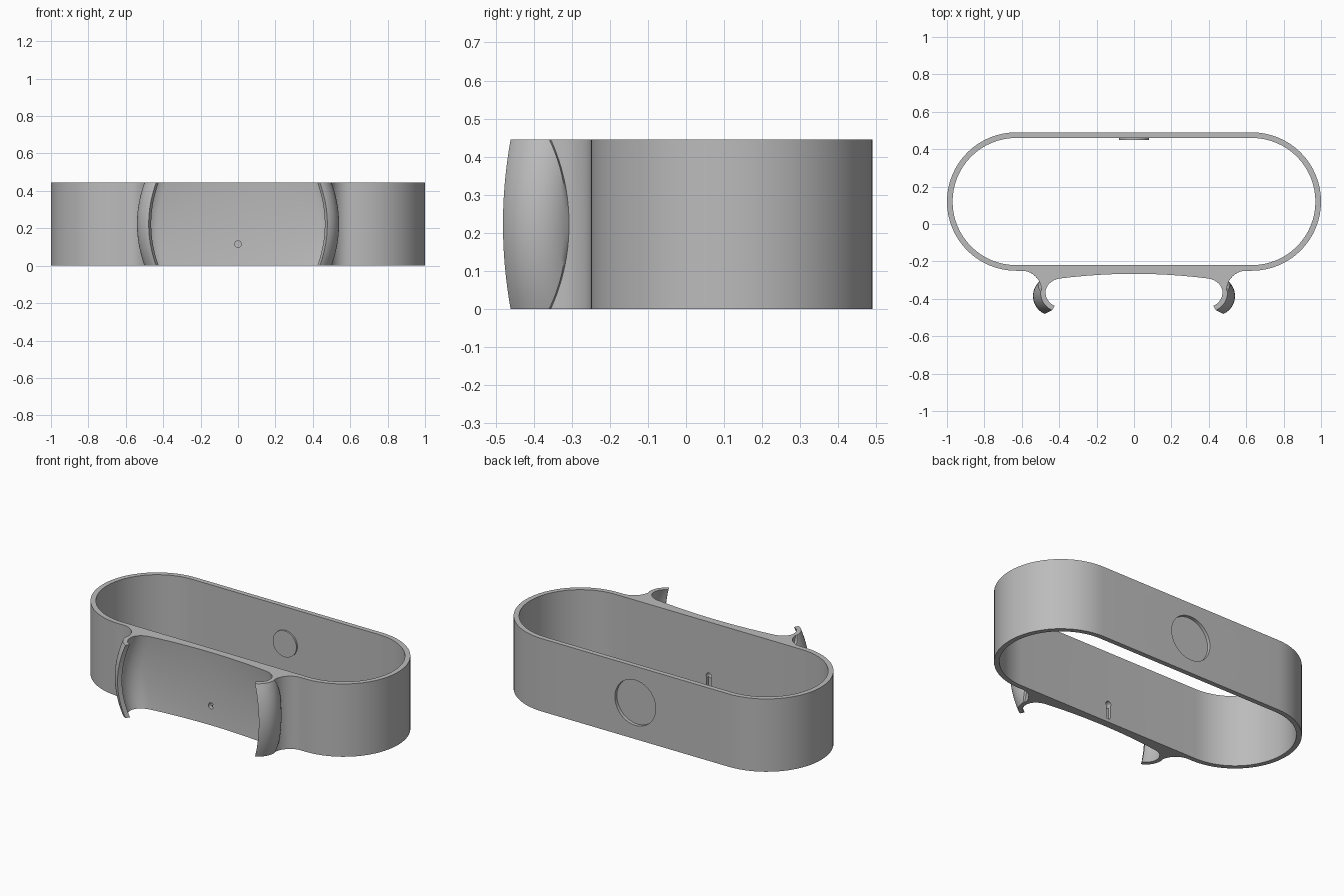
import bpy, bmesh
from math import cos, sin, pi, radians

cube = bpy.data.objects.get("Cube")
if cube:
    bpy.data.objects.remove(cube, do_unlink=True)

HEIGHT = 0.445
MID = HEIGHT / 2
CENTRE_Y = 0.12      # middle of the band
FLAT = 0.63          # half length of the straight walls

grey = bpy.data.materials.new("plain_grey")
grey.use_nodes = True
grey.diffuse_color = (0.5, 0.5, 0.5, 1)
grey.node_tree.nodes["Principled BSDF"].inputs["Base Color"].default_value = grey.diffuse_color


def loft(name, rings, closed=False):
    """Skin a list of equal rings; cap the ends, or close the loop."""
    bm = bmesh.new()
    loops = [[bm.verts.new(p) for p in ring] for ring in rings]
    pairs = list(zip(loops, loops[1:]))
    if closed:
        pairs.append((loops[-1], loops[0]))
    else:
        bm.faces.new(loops[0])
        bm.faces.new(loops[-1])
    n = len(loops[0])
    for a, b in pairs:
        for i in range(n):
            j = (i + 1) % n
            bm.faces.new((a[i], a[j], b[j], b[i]))
    bmesh.ops.recalc_face_normals(bm, faces=bm.faces)
    mesh = bpy.data.meshes.new(name)
    bm.to_mesh(mesh)
    bm.free()
    mesh.materials.append(grey)
    obj = bpy.data.objects.new(name, mesh)
    bpy.context.collection.objects.link(obj)
    return obj


def arc(cx, cy, rx, ry, start, end, steps):
    angles = [radians(start + (end - start) * i / steps) for i in range(steps + 1)]
    return [(cx + rx * cos(a), cy + ry * sin(a)) for a in angles]


def stadium(r, z):
    pts = arc(FLAT, CENTRE_Y, r, r, -90, 90, 32) + arc(-FLAT, CENTRE_Y, r, r, 90, 270, 32)
    return [(x, y, z) for x, y in pts]


def pill(name, r, z_low, z_high, y0, y1):
    """Round-ended bar along y; a plain cylinder when both heights agree."""
    pts = arc(0, z_high, r, r, 0, 180, 32) + arc(0, z_low, r, r, 180, 360, 32)
    if z_low == z_high:
        pts = arc(0, z_low, r, r, 0, 360, 64)[:-1]
    return loft(name, [[(x, y, z) for x, z in pts] for y in (y0, y1)])


def boolean(target, tool, operation):
    mod = target.modifiers.new(operation.lower(), 'BOOLEAN')
    mod.object = tool
    mod.operation = operation
    mod.solver = 'EXACT'
    bpy.context.view_layer.objects.active = target
    bpy.ops.object.modifier_apply(modifier=mod.name)


def cradle_ring(z):
    """Outline of the mount and its two hooks at one height."""
    m = 1 - ((z - MID) / MID) ** 2           # barrel bulge, largest at mid height
    cx, cy = 0.395 + 0.04 * m, -0.365 - 0.02 * m
    back = -0.29 + 0.008 * m
    half = [(0.6, -0.24)]
    half += arc(0.6, -0.355, 0.105, 0.105, 90, 180 - 27 * m, 10)      # fillet to band
    half += arc(cx, cy, 0.105, 0.105, 3 + 40 * m, -66, 18)            # hook outside
    half += arc(cx, cy, 0.078, 0.078, -68, 0, 12)                     # hook inside
    half += arc(cx - 0.017, cy, 0.095, back - cy, 0, 85, 10)[1:]      # inner corner
    x0, y0 = half[-1]
    for i in range(1, 9):                                             # shallow back
        s = 1 - i / 8
        half.append((x0 * s, y0 + 0.024 * (1 - s * s)))
    pts = half + [(-x, y) for x, y in reversed(half[:-1])]
    return [(x, y, z) for x, y in pts]


# Oval band
band = loft("band", [stadium(0.37, 0), stadium(0.37, HEIGHT),
                     stadium(0.34, HEIGHT), stadium(0.34, 0)], closed=True)

# Front cradle with curled hooks
cradle = loft("cradle", [cradle_ring(HEIGHT * i / 24) for i in range(25)])

# Round pocket, wire slot and wire hole
pocket = pill("pocket_cutter", 0.138, MID, MID, 0.47, 0.6)
slot = pill("slot_cutter", 0.014, 0.035, 0.115, -0.237, -0.15)
hole = pill("hole_cutter", 0.018, 0.115, 0.115, -0.4, -0.15)
for target, tool in ((band, pocket), (band, slot), (band, hole), (cradle, hole)):
    boolean(target, tool, 'DIFFERENCE')
for tool in (pocket, slot, hole):
    bpy.data.objects.remove(tool, do_unlink=True)

# Raised disc inside the back wall
disc = pill("inner_disc", 0.08, MID, MID, 0.45, 0.465)

for obj in (band, cradle, disc):
    bpy.ops.object.select_all(action='DESELECT')
    obj.select_set(True)
    bpy.context.view_layer.objects.active = obj
    bpy.ops.object.shade_smooth_by_angle(angle=radians(30))
